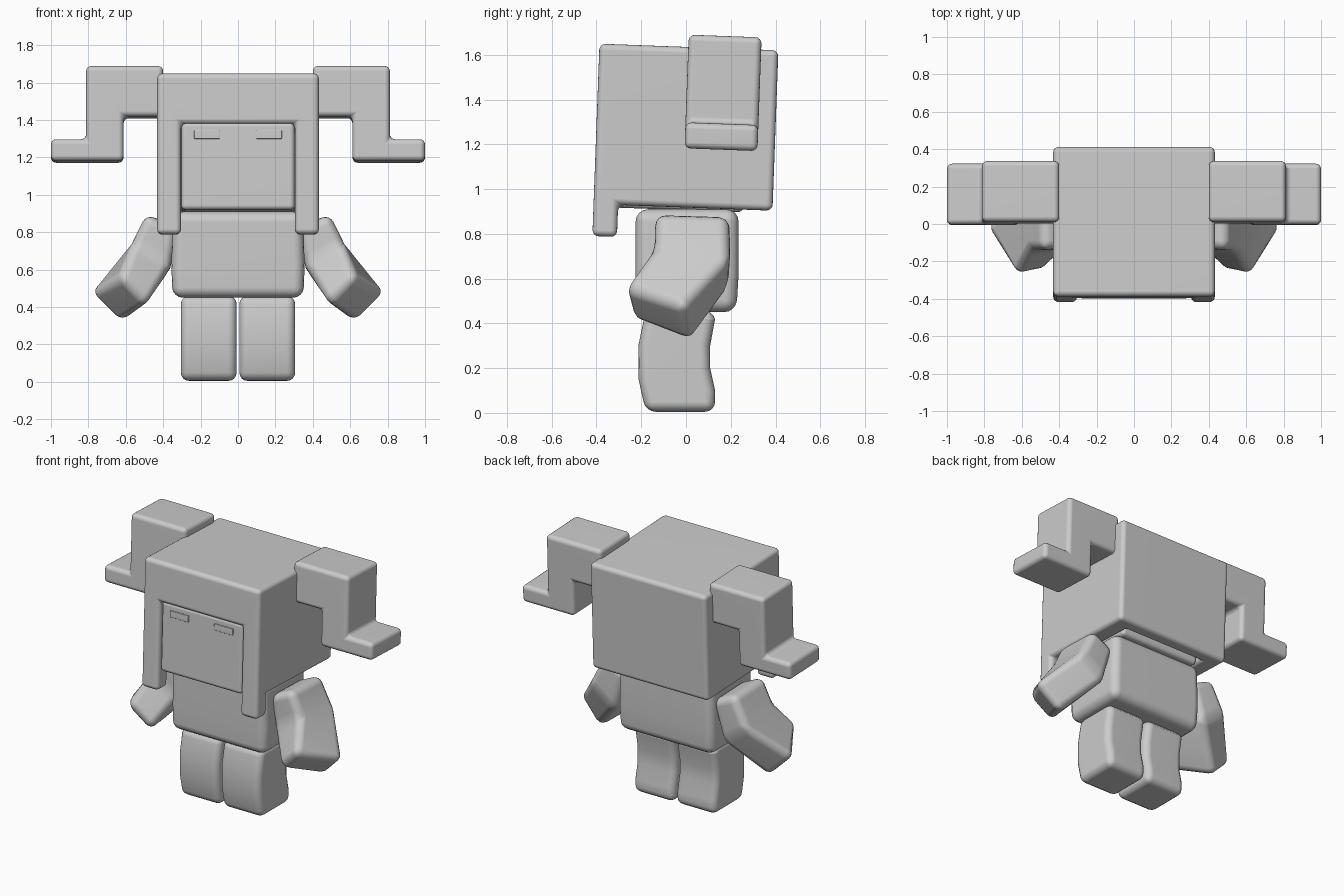
import bpy, bmesh, math
from mathutils import Vector

cube = bpy.data.objects.get("Cube")
if cube:
    bpy.data.objects.remove(cube)

grey = bpy.data.materials.new("plain_grey")
grey.use_nodes = True
COLOUR = (0.6, 0.6, 0.6, 1)
grey.diffuse_color = COLOUR
grey.node_tree.nodes["Principled BSDF"].inputs["Base Color"].default_value = COLOUR

PIVOT = Vector((0, 0, 1.28))   # the head and everything on it tilts about this
TILT = -0.037


def loft(name, rings, head=False):
    """Closed solid through rings with equal point counts."""
    bm = bmesh.new()
    loops = [[bm.verts.new(Vector(p) - (PIVOT if head else Vector())) for p in r] for r in rings]
    n = len(loops[0])
    for a, b in zip(loops, loops[1:]):
        for i in range(n):
            j = (i + 1) % n
            bm.faces.new((a[i], a[j], b[j], b[i]))
    bm.faces.new(loops[0][::-1])
    bm.faces.new(loops[-1])
    bmesh.ops.recalc_face_normals(bm, faces=bm.faces)
    mesh = bpy.data.meshes.new(name)
    bm.to_mesh(mesh)
    bm.free()
    mesh.materials.append(grey)
    ob = bpy.data.objects.new(name, mesh)
    bpy.context.collection.objects.link(ob)
    if head:
        ob.location = PIVOT
        ob.rotation_euler.x = TILT
    return ob


def box(name, x, y, z, head=False):
    rings = [[(x[0], y[0], h), (x[1], y[0], h), (x[1], y[1], h), (x[0], y[1], h)] for h in z]
    return loft(name, rings, head)


def finish(ob, radius, mirror=False, cutters=(), segments=4):
    """Cut, round the edges, mirror and shade."""
    for c in cutters:
        m = ob.modifiers.new("cut", 'BOOLEAN')
        m.operation, m.solver, m.object = 'DIFFERENCE', 'EXACT', c
    b = ob.modifiers.new("round", 'BEVEL')
    b.width, b.segments = radius, segments
    b.limit_method, b.angle_limit = 'ANGLE', math.radians(30)
    b.use_clamp_overlap = False
    if mirror:
        ob.modifiers.new("mirror", 'MIRROR').use_mirror_merge = False
    bpy.context.view_layer.update()
    bpy.ops.object.select_all(action='DESELECT')
    ob.select_set(True)
    bpy.context.view_layer.objects.active = ob
    bpy.ops.object.convert(target='MESH')
    bpy.ops.object.shade_smooth_by_angle(angle=math.radians(50))
    ob.modifiers.new("even_shading", 'WEIGHTED_NORMAL').keep_sharp = True
    for c in cutters:
        bpy.data.objects.remove(c)


# Hair: a hollow block with a face opening and two front locks
hair = box("hair", (-.432, .432), (-.40, .40), (.775, 1.635), True)
under = box("under_cutter", (-1, 1), (-.29, 1), (.5, .918), True)
inside = box("inside_cutter", (-.305, .305), (-.6, .30), (.4, 1.365), True)
finish(hair, .028, cutters=(under, inside))

# Face block filling the opening
finish(box("face", (-.303, .303), (-.385, .27), (.906, 1.375), True), .025)

# Eyes
finish(box("eyes", (.095, .235), (-.393, -.384), (1.285, 1.33), True), .004, True, segments=2)

# Stepped side tails
steps = [(.40, 1.69), (.812, 1.69), (.812, 1.298), (1, 1.298),
         (1, 1.182), (.612, 1.182), (.612, 1.42), (.40, 1.42)]
tails = loft("side_tails", [[(x, y, z) for x, z in steps] for y in (-.003, .323)], True)
finish(tails, .028, True)

# Torso, slightly fuller toward the bottom
torso = loft("torso", [[(sx * w, y, z) for sx, y in ((-1, -.225), (1, -.225), (1, d), (-1, d))]
                       for z, w, d in ((.45, .35, .225), (.62, .356, .235), (.91, .348, .235))])
finish(torso, .055)

# Legs with a gentle knee bend
side = [(-.18, .005), (.13, .005), (.13, .1), (.108, .2), (.108, .3), (.13, .42),
        (.12, .46), (-.18, .46), (-.213, .3), (-.212, .15)]
legs = loft("legs", [[(x, y, z) for y, z in side] for x in (.007, .306)])
finish(legs, .045, True)

# Arms: shoulder, elbow and hand sections, bent forward
arms = loft("arms", [
    [(.49, -.14, .90), (.49, .195, .89), (.32, .19, .81), (.32, -.13, .82)],
    [(.565, -.14, .745), (.59, .20, .69), (.40, .19, .55), (.355, -.135, .62)],
    [(.625, -.285, .56), (.80, -.015, .475), (.635, .025, .31), (.48, -.24, .41)]])
finish(arms, .05, True)
